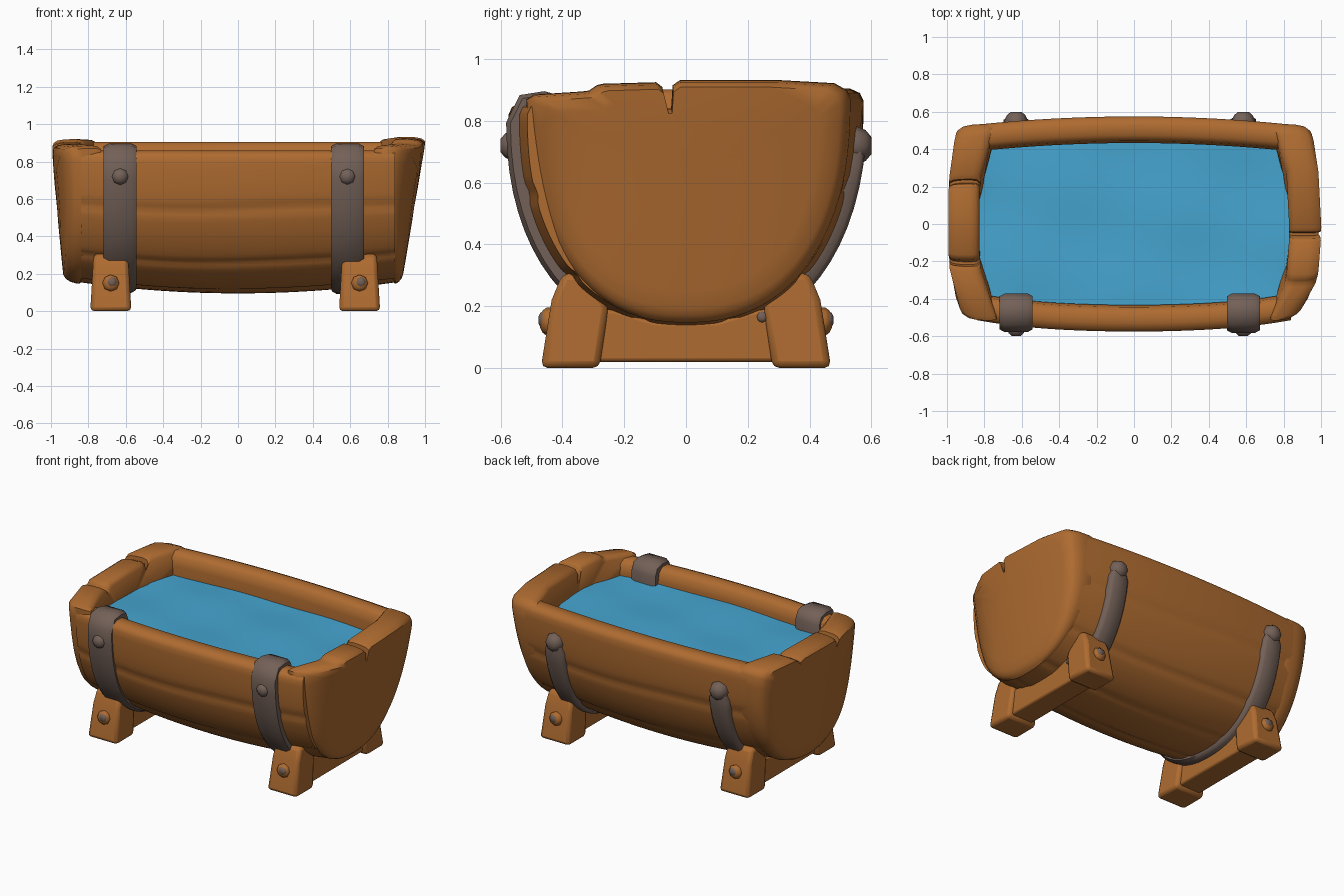
import bpy, bmesh, math
from mathutils import Vector

cube = bpy.data.objects.get("Cube")
if cube:
    bpy.data.objects.remove(cube, do_unlink=True)


def material(name, rgb):
    m = bpy.data.materials.new(name)
    m.use_nodes = True
    m.diffuse_color = (*rgb, 1)
    m.node_tree.nodes["Principled BSDF"].inputs["Base Color"].default_value = (*rgb, 1)
    return m


WOOD = material("warm_wood", (0.425, 0.148, 0.03))
IRON = material("dull_iron", (0.17, 0.118, 0.096))
WATER = material("blue_water", (0.06, 0.375, 0.63))


def finish(bm, name, mat, bevel=0.0, angle=45):
    bmesh.ops.recalc_face_normals(bm, faces=bm.faces)
    mesh = bpy.data.meshes.new(name)
    bm.to_mesh(mesh)
    bm.free()
    mesh.materials.append(mat)
    ob = bpy.data.objects.new(name, mesh)
    bpy.context.collection.objects.link(ob)
    if bevel:
        mod = ob.modifiers.new("soft_edges", "BEVEL")
        mod.width, mod.segments = bevel, 2
        mod.limit_method, mod.angle_limit = "ANGLE", math.radians(35)
    bpy.ops.object.select_all(action="DESELECT")
    ob.select_set(True)
    bpy.context.view_layer.objects.active = ob
    bpy.ops.object.shade_smooth_by_angle(angle=math.radians(angle))
    return ob


def loft(name, rings, mat, bevel=0.0, angle=45):
    """Skin a row of closed rings and cap both ends."""
    bm = bmesh.new()
    loops = [[bm.verts.new(p) for p in ring] for ring in rings]
    n = len(loops[0])
    for a, b in zip(loops, loops[1:]):
        for i in range(n):
            j = (i + 1) % n
            bm.faces.new((a[i], a[j], b[j], b[i]))
    bm.faces.new(loops[0])
    bm.faces.new(loops[-1])
    return finish(bm, name, mat, bevel, angle)


def arc(a, width, top, bottom):
    """Point on the rounded U section; a runs from the back rim to the front rim."""
    p = 2 / 2.3
    y = width * math.copysign(abs(math.cos(a)) ** p, math.cos(a))
    return y, top - (top - bottom) * max(math.sin(a), 0) ** p


def hull(a, x):
    k = (x / 0.85) ** 2
    back = a < math.pi / 2
    width = 0.575 - 0.045 * k - (0 if back else 0.018 * k * k)
    return arc(a, width, 0.865 if back else 0.82, 0.095 + 0.06 * k)


# Plank hull with grooved seams and a rounded rim
SEAMS = [0.335, 0.842, 1.35]
SEAMS += [math.pi - s for s in SEAMS]
RIM = [(0.012, 0.025), (0.045, 0.04), (0.1, 0.04), (0.13, 0.015), (0.142, -0.04), (0.135, -0.18)]


def hull_ring(x):
    pts = []
    for i in range(91):
        a = math.pi * i / 90
        y, z = hull(a, x)
        g = 1 - 0.018 * sum(math.exp(-((a - s - 0.015 * math.sin(4 * x)) / 0.035) ** 2) for s in SEAMS)
        pts.append((x, y * g, 0.6 + (z - 0.6) * g))
    front, back = hull(math.pi, x), hull(0, x)
    pts += [(x, front[0] + d, front[1] + h) for d, h in RIM]
    pts += [(x, back[0] - d, back[1] + h) for d, h in reversed(RIM)]
    return pts


loft("plank_hull", [hull_ring(-0.84 + 1.68 * i / 24) for i in range(25)], WOOD)


# Thick end boards with notched tops and rounded front corners
def end_board(name, side, base, corner, top):
    outline = [arc(math.pi * i / 48, 0.535, 0.87, 0.14) for i in range(49)] + top
    rings = []
    for t, s in [(0, 0.3), (0, 0.92), (0.12, 0.985), (0.3, 1), (0.65, 0.995),
                 (0.87, 0.975), (1, 0.93), (1.01, 0.8), (1.01, 0.55), (1.01, 0.25)]:
        ring = []
        for y, z in outline:
            # The underside sweeps up towards the outer face
            rise = s * (1 - 0.05 * t) if z < 0.6 else s
            y, z = y * s, 0.6 + (z - 0.6) * rise
            k = (y / 0.5) ** 2
            inner = 0.83 - 0.03 * k - 0.07 * k * k
            outer = base + (1 - base) * (z - 0.15) / 0.75 - 0.05 * k - corner * max(0, -y - 0.28) ** 2
            ring.append((side * (inner + (outer - inner) * t), y if y > 0 else y * 0.965, z))
        rings.append(ring)
    loft(name, rings, WOOD, angle=50)


end_board("left_end_board", 1, 0.875, 1.5, [
    (-0.51, 0.885), (-0.35, 0.895), (-0.325, 0.898), (-0.315, 0.905), (-0.3, 0.915), (-0.28, 0.92),
    (-0.1, 0.925), (-0.08, 0.91), (-0.065, 0.84), (-0.05, 0.84), (-0.045, 0.915),
    (-0.02, 0.932), (0.3, 0.932), (0.48, 0.922), (0.52, 0.9)])
end_board("right_end_board", -1, 0.93, 0.6, [
    (-0.51, 0.885), (-0.27, 0.895), (-0.235, 0.885), (-0.225, 0.83), (-0.21, 0.83), (-0.2, 0.88),
    (-0.17, 0.9), (0.18, 0.905), (0.215, 0.89), (0.22, 0.84), (0.235, 0.84), (0.24, 0.905),
    (0.27, 0.92), (0.47, 0.918), (0.52, 0.9)])

# Gently rippled water
bm = bmesh.new()
bmesh.ops.create_grid(bm, x_segments=28, y_segments=16, size=1)
for v in bm.verts:
    v.co.x *= 0.85
    v.co.y *= 0.45
    v.co.z = 0.76 + 0.006 * math.sin(6 * v.co.x + 4 * v.co.y) * math.cos(9 * v.co.y - 3 * v.co.x)
finish(bm, "water", WATER)


def stud(name, centre, direction, radius, depth, mat):
    """Worn stud head raised along a horizontal direction."""
    out, up = Vector(direction), Vector((0, 0, 1))
    across = out.cross(up)
    rings = []
    for d, s in [(-depth, 1), (0, 1), (0.6 * depth, 0.8), (depth, 0.45)]:
        rings.append([Vector(centre) + out * d + across * (radius * s * math.cos(math.tau * i / 8))
                      + up * (radius * s * math.sin(math.tau * i / 8)) for i in range(8)])
    loft(name, rings, mat, angle=60)


# Iron straps hooked over the front rim and running under to the back
def strap(name, cx):
    path = [(-0.4, 0.72), (-0.4, 0.82), (-0.415, 0.857), (-0.46, 0.868), (-0.52, 0.862)]
    first, last = math.pi - 0.03, 0.14
    for i in range(33):
        y, z = hull(first + (last - first) * i / 32, cx)
        path.append((y * 1.01, 0.6 + (z - 0.6) * 1.01))
    rings = []
    for i, (y, z) in enumerate(path):
        p, q = path[max(i - 1, 0)], path[min(i + 1, len(path) - 1)]
        t = Vector((q[0] - p[0], q[1] - p[1])).normalized()
        n = Vector((t.y, -t.x))
        w = 0.088 - 0.02 * min(max((y + 0.2) / 0.5, 0), 1)
        if i == len(path) - 1:
            w *= 0.55
        rings.append([(cx + u * w, y + n.x * h, z + n.y * h)
                      for u, h in [(-1, -0.025), (-1, 0.014), (-0.7, 0.028),
                                   (0.7, 0.028), (1, 0.014), (1, -0.025)]])
    loft(name, rings, IRON, angle=60)


for label, side, strap_x, leg_x in [("right", -1, -0.63, -0.68), ("left", 1, 0.585, 0.65)]:
    strap(label + "_strap", strap_x)
    stud(label + "_front_strap_stud", (strap_x, -0.56, 0.72), (0, -1, 0), 0.05, 0.04, IRON)
    stud(label + "_back_strap_stud", (strap_x, 0.555, 0.72), (0, 1, 0), 0.062, 0.045, IRON)

    # Cross beam below the hull
    beam = [(-0.33, 0.02), (0.33, 0.02), (0.33, 0.2), (0.22, 0.185), (0.1, 0.15),
            (-0.1, 0.15), (-0.22, 0.185), (-0.33, 0.2)]
    loft(label + "_cross_beam", [[(leg_x + d, y, z) for y, z in beam] for d in (-0.08, 0.08)], WOOD, 0.012)

    # Splayed feet at both ends of the beam
    foot = [(0.47, 0), (0.28, 0), (0.25, 0.2), (0.33, 0.31), (0.40, 0.305), (0.435, 0.22)]
    for end, sy in (("front", -1), ("back", 1)):
        rings = [[(leg_x + d * (0.11 - 0.06 * z), sy * y, z) for y, z in foot] for d in (-1, 1)]
        loft(f"{label}_{end}_foot", rings, WOOD, 0.022)
        stud(f"{label}_{end}_foot_knob", (leg_x, sy * 0.452, 0.15), (0, sy, 0), 0.045, 0.02, WOOD)
        stud(f"{label}_{end}_foot_nail", (leg_x + 0.005, sy * 0.465, 0.155), (0, sy, 0), 0.028, 0.012, IRON)

    # Nail on the outer face of the beam, beside one foot
    stud(label + "_beam_nail", (leg_x + side * 0.08, side * 0.247, 0.165), (side, 0, 0), 0.018, 0.008, IRON)
